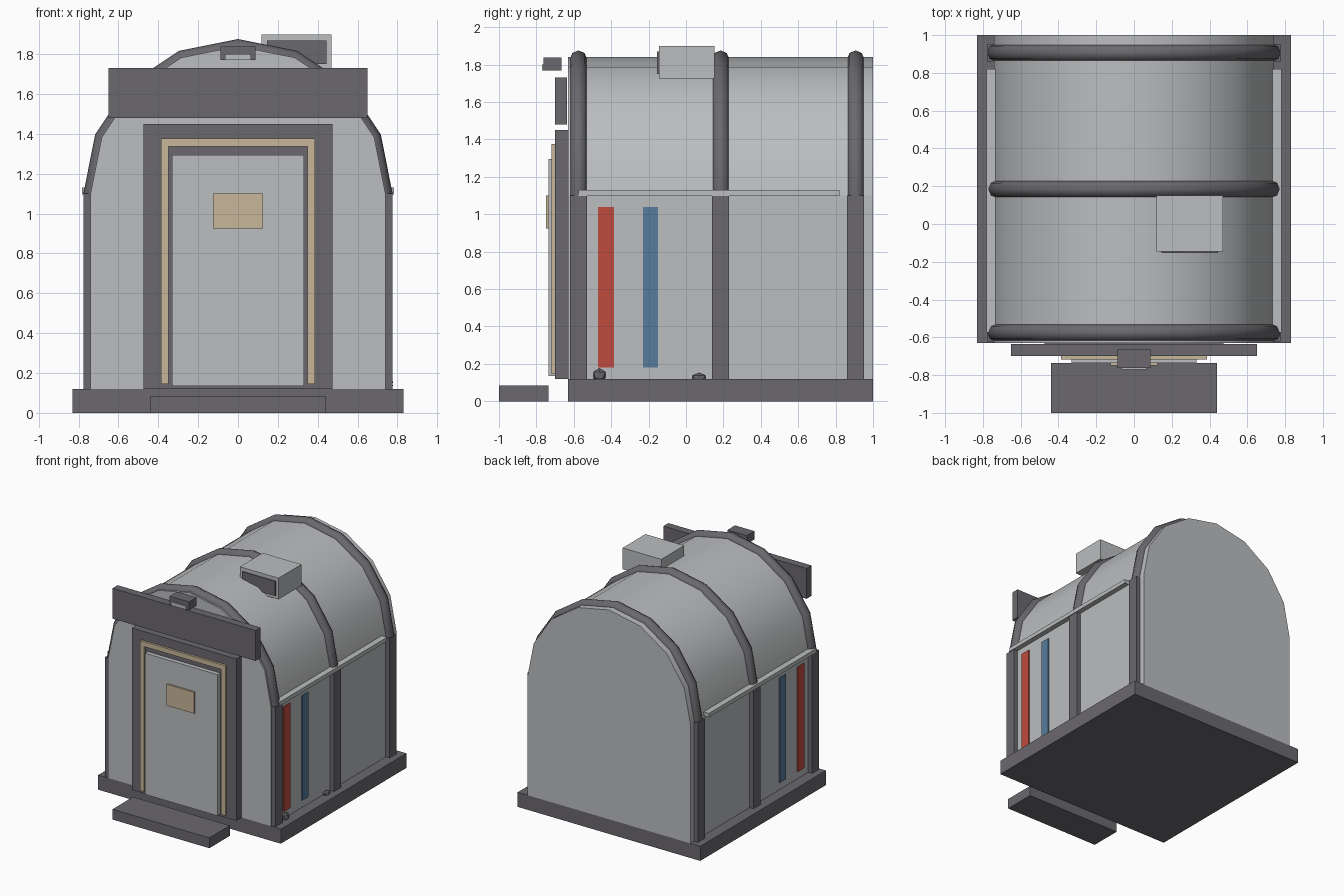
import bpy, bmesh, math

if "Cube" in bpy.data.objects:
    bpy.data.objects.remove(bpy.data.objects["Cube"])


def material(name, rgb):
    m = bpy.data.materials.new(name)
    m.diffuse_color = (*rgb, 1)
    m.use_nodes = True
    m.node_tree.nodes["Principled BSDF"].inputs["Base Color"].default_value = m.diffuse_color
    return m


LIGHT = material("light_grey", (0.50, 0.51, 0.52))
DARK = material("dark_grey", (0.145, 0.14, 0.155))
TAN = material("tan", (0.58, 0.47, 0.32))
RED = material("red", (0.53, 0.07, 0.05))
BLUE = material("blue", (0.095, 0.20, 0.33))


def finish(name, bm, mat):
    bmesh.ops.recalc_face_normals(bm, faces=bm.faces)
    me = bpy.data.meshes.new(name)
    bm.to_mesh(me)
    bm.free()
    me.materials.append(mat)
    ob = bpy.data.objects.new(name, me)
    bpy.context.collection.objects.link(ob)
    return ob


def box(name, x, y, z, mat):
    bm = bmesh.new()
    bmesh.ops.create_cube(bm, size=1)
    for v in bm.verts:
        for i, (a, b) in enumerate((x, y, z)):
            v.co[i] = a if v.co[i] < 0 else b
    return finish(name, bm, mat)


def smooth(ob, angle=35):
    bpy.ops.object.select_all(action='DESELECT')
    ob.select_set(True)
    bpy.context.view_layer.objects.active = ob
    bpy.ops.object.shade_smooth_by_angle(angle=math.radians(angle))


# Foundation, step and walls
box("base_slab", (-0.83, 0.83), (-0.63, 1.0), (0, 0.12), DARK)
box("front_step", (-0.44, 0.44), (-1.0, -0.735), (0, 0.085), DARK)
box("walls", (-0.74, 0.74), (-0.63, 1.0), (0.12, 1.10), LIGHT)

# Barrel roof: half of a 16-sided arch
bm = bmesh.new()
arch = [bm.verts.new((0.74 * math.cos(math.pi * i / 8), -0.63,
                      1.10 + 0.74 * math.sin(math.pi * i / 8))) for i in range(9)]
face = bm.faces.new(arch)
ext = bmesh.ops.extrude_face_region(bm, geom=[face], use_keep_orig=True)
for v in ext["geom"]:
    if isinstance(v, bmesh.types.BMVert):
        v.co.y = 1.0
smooth(finish("barrel_roof", bm, LIGHT))

# Three ribs with a post down each side
for n, y in enumerate((-0.575, 0.185, 0.907), 1):
    bpy.ops.mesh.primitive_torus_add(major_segments=16, minor_segments=8,
                                     major_radius=0.73, minor_radius=0.046,
                                     location=(0, y, 1.10),
                                     rotation=(math.pi / 2, 0, 0))
    rib = bpy.context.object
    rib.name = f"roof_rib_{n}"
    rib.data.materials.append(DARK)
    smooth(rib, 60)
    for side, s in (("right", 1), ("left", -1)):
        box(f"rib_post_{side}_{n}", sorted((0.73 * s, 0.775 * s)),
            (y - 0.046, y + 0.046), (0.12, 1.10), DARK)

# Rails and painted stripes on both side walls
for side, s in (("right", 1), ("left", -1)):
    box(f"side_rail_{side}", sorted((0.73 * s, 0.782 * s)), (-0.575, 0.82), (1.097, 1.13), LIGHT)
    for name, y, mat in (("red", (-0.47, -0.385), RED), ("blue", (-0.23, -0.15), BLUE)):
        box(f"{name}_stripe_{side}", sorted((0.74 * s, 0.748 * s)), y, (0.18, 1.04), mat)

# Small stones at the foot of the right wall
for n, (y, z, ry, rz) in enumerate(((-0.463, 0.14, 0.037, 0.037), (0.07, 0.128, 0.04, 0.024)), 1):
    bpy.ops.mesh.primitive_ico_sphere_add(subdivisions=1, radius=1, location=(0.755, y, z))
    stone = bpy.context.object
    stone.name = f"stone_{n}"
    stone.scale = (0.025, ry, rz)
    stone.data.materials.append(DARK)

# Doorway: frame, trim, door and plate
box("door_frame", (-0.475, 0.475), (-0.70, -0.63), (0.12, 1.45), DARK)
for side, s in (("right", 1), ("left", -1)):
    box(f"door_trim_{side}", sorted((0.35 * s, 0.387 * s)), (-0.718, -0.70), (0.145, 1.337), TAN)
box("door_trim_top", (-0.387, 0.387), (-0.718, -0.70), (1.337, 1.377), TAN)
box("door", (-0.33, 0.33), (-0.735, -0.70), (0.135, 1.295), LIGHT)
box("door_plate", (-0.125, 0.125), (-0.748, -0.735), (0.925, 1.10), TAN)

# Fascia board and lamp above the door
box("fascia_board", (-0.65, 0.65), (-0.70, -0.635), (1.48, 1.73), DARK)
box("lamp_housing", (-0.088, 0.088), (-0.762, -0.665), (1.77, 1.838), DARK)
box("lamp_lens", (-0.066, 0.066), (-0.77, -0.762), (1.77, 1.80), LIGHT)

# Roof vent with dark front grille
box("roof_vent", (0.118, 0.47), (-0.145, 0.152), (1.725, 1.90), LIGHT)
box("vent_grille", (0.145, 0.445), (-0.154, -0.145), (1.75, 1.87), DARK)
